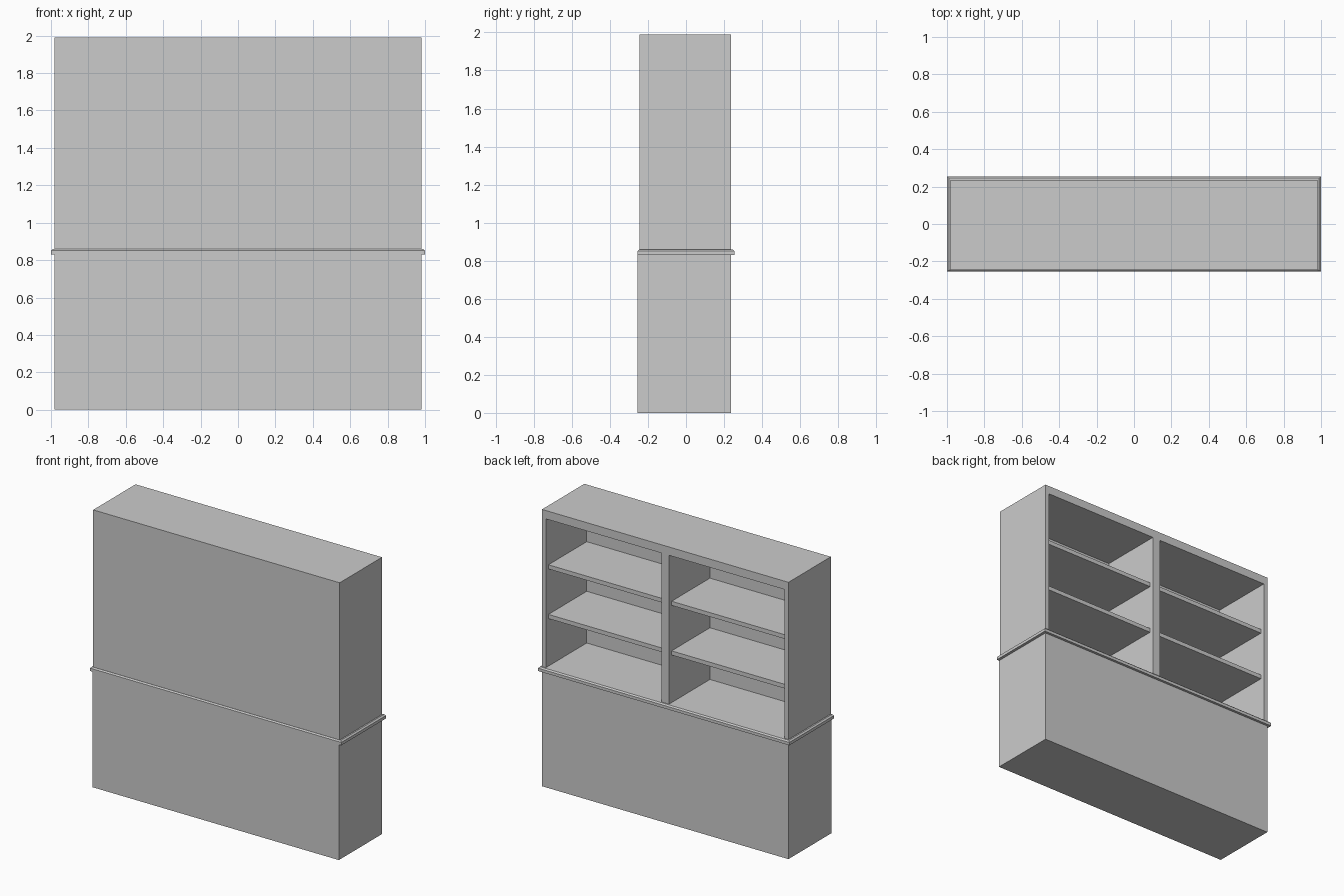
import bpy, bmesh

if "Cube" in bpy.data.objects:
    bpy.data.objects.remove(bpy.data.objects["Cube"])

HALF_W = 0.98            # body half width
BACK = 0.236             # open side of the hutch
FRONT_LOW, FRONT_UP = -0.254, -0.245
LEDGE, TOP = 0.86, 1.99  # hutch floor and overall height
SIDE_T, CAP_T, PANEL_T, SHELF_T = 0.03, 0.06, 0.016, 0.03


def loft(name, rings):
    """Stack of rectangles (x0, x1, y0, y1, z) joined into a closed solid."""
    bm = bmesh.new()
    loops = [[bm.verts.new(p) for p in ((x0, y0, z), (x1, y0, z), (x1, y1, z), (x0, y1, z))]
             for x0, x1, y0, y1, z in rings]
    bm.faces.new(loops[0][::-1])
    bm.faces.new(loops[-1])
    for a, b in zip(loops, loops[1:]):
        for i in range(4):
            j = (i + 1) % 4
            bm.faces.new((a[i], a[j], b[j], b[i]))
    me = bpy.data.meshes.new(name)
    bm.to_mesh(me)
    bm.free()
    ob = bpy.data.objects.new(name, me)
    bpy.context.collection.objects.link(ob)
    return ob


def board(name, x0, x1, y0, y1, z0, z1):
    return loft(name, [(x0, x1, y0, y1, z0), (x0, x1, y0, y1, z1)])


# Closed lower cabinet
board("lower_cabinet", -HALF_W, HALF_W, FRONT_LOW, BACK, 0, 0.83)

# Overhanging ledge with chamfered top edge
loft("ledge_moulding", [(-1, 1, FRONT_LOW, 0.254, 0.83),
                        (-1, 1, FRONT_LOW, 0.254, 0.851),
                        (-0.99, 0.99, -0.246, 0.245, LEDGE)])

# Hutch shell
inner = HALF_W - SIDE_T
ceiling = TOP - CAP_T
panel_y = FRONT_UP + PANEL_T
board("hutch_top", -HALF_W, HALF_W, FRONT_UP, BACK, ceiling, TOP)
board("hutch_closed_panel", -inner, inner, FRONT_UP, panel_y, LEDGE, ceiling)
board("hutch_divider", -0.03, 0.03, panel_y, BACK, LEDGE, ceiling)

# Side panels and two shelves per bay
for s, label in ((-1, "left"), (1, "right")):
    x0, x1 = sorted((s * inner, s * HALF_W))
    board(f"hutch_side_{label}", x0, x1, FRONT_UP, BACK, LEDGE, ceiling)
    x0, x1 = sorted((s * 0.03, s * inner))
    for n in (1, 2):
        z = LEDGE + n * (ceiling - LEDGE) / 3
        board(f"shelf_{label}_{n}", x0, x1, panel_y, BACK - 0.03,
              z - SHELF_T / 2, z + SHELF_T / 2)
